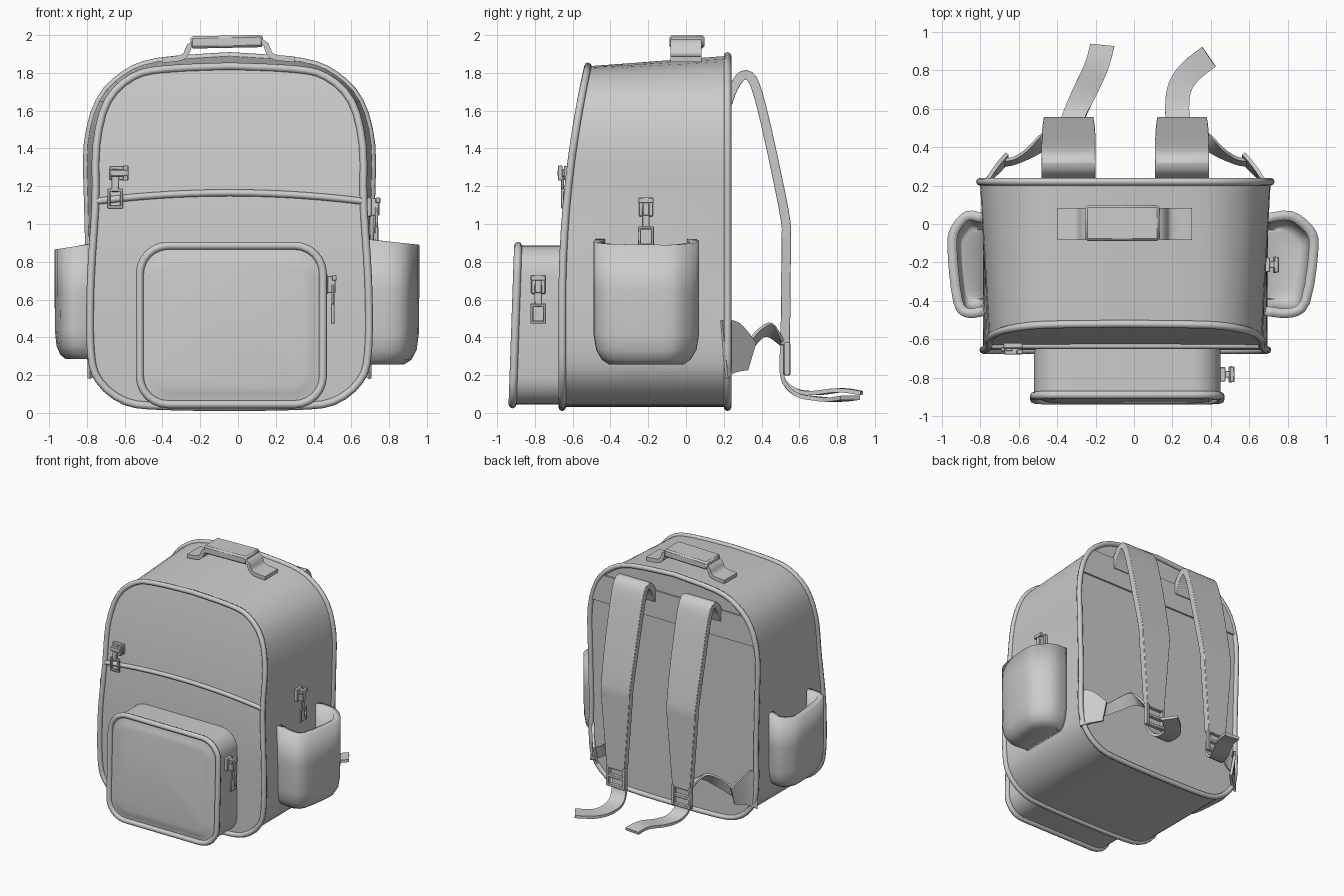
import bpy, bmesh, math
from mathutils import Vector, Matrix

if "Cube" in bpy.data.objects:
    bpy.data.objects.remove(bpy.data.objects["Cube"])

CX = -0.045                      # centre line of the bag


def catmull(pts, n=4, closed=False):
    pts = [Vector(p) for p in pts]
    k, out = len(pts), []
    for i in range(k if closed else k - 1):
        g = lambda j: pts[j % k] if closed else pts[max(0, min(k - 1, j))]
        a, b, c, d = g(i - 1), g(i), g(i + 1), g(i + 2)
        for s in range(n):
            t = s / n
            out.append(0.5 * (2 * b + (c - a) * t + (2 * a - 5 * b + 4 * c - d) * t * t
                              + (3 * b - a - 3 * c + d) * t ** 3))
    return out if closed else out + [pts[-1]]


def finish(name, bm, angle=35):
    bmesh.ops.remove_doubles(bm, verts=bm.verts, dist=0.0005)
    bmesh.ops.recalc_face_normals(bm, faces=bm.faces)
    me = bpy.data.meshes.new(name)
    bm.to_mesh(me)
    bm.free()
    ob = bpy.data.objects.new(name, me)
    bpy.context.collection.objects.link(ob)
    bpy.ops.object.select_all(action='DESELECT')
    ob.select_set(True)
    bpy.context.view_layer.objects.active = ob
    bpy.ops.object.shade_smooth_by_angle(angle=math.radians(angle))
    return ob


def loft(bm, rings, closed=True):
    vs = [[bm.verts.new(p) for p in r] for r in rings]
    n = len(vs[0])
    for a, b in zip(vs, vs[1:]):
        for i in range(n if closed else n - 1):
            j = (i + 1) % n
            bm.faces.new((a[i], a[j], b[j], b[i]))
    return vs


def tube(name, pts, r, closed=True, sides=8):
    pts = [Vector(p) for p in pts]
    k, rings = len(pts), []
    for i, p in enumerate(pts):
        a = pts[i - 1] if closed or i else p
        b = pts[(i + 1) % k] if closed or i < k - 1 else p
        t = (b - a).normalized()
        u = Vector((0, 1, 0)).cross(t).normalized()
        w = t.cross(u)
        rings.append([p + r * (u * math.cos(q) + w * math.sin(q))
                      for q in (2 * math.pi * s / sides for s in range(sides))])
    bm = bmesh.new()
    vs = loft(bm, rings + ([rings[0]] if closed else []))
    if not closed:
        bm.faces.new(vs[0])
        bm.faces.new(vs[-1])
    return finish(name, bm, 60)


def ribbon(name, pts, widths, dirs, thick, n=4):
    P, D = catmull(pts, n), catmull(dirs, n)
    W = [v.x for v in catmull([(w, 0, 0) for w in widths], n)]
    rings = []
    for i, p in enumerate(P):
        t = (P[min(i + 1, len(P) - 1)] - P[max(i - 1, 0)]).normalized()
        d = D[i].normalized()
        h, w = t.cross(d).normalized() * thick / 2, d * W[i] / 2
        rings.append([p + w + h, p - w + h, p - w - h, p + w - h])
    bm = bmesh.new()
    vs = loft(bm, rings)
    bm.faces.new(vs[0])
    bm.faces.new(vs[-1])
    return finish(name, bm)


def boxes(name, items, M=Matrix(), bevel=0.004):
    bm = bmesh.new()
    for c, s in items:
        bmesh.ops.create_cube(bm, size=1, matrix=M @ Matrix.Translation(c) @ Matrix.Diagonal((*s, 1)))
    ob = finish(name, bm)
    m = ob.modifiers.new("bevel", 'BEVEL')
    m.width, m.segments = bevel, 1
    return ob


def front_y(z):
    return -0.655 + 0.089 * max(0, z - 0.6) ** 2


# main bag: front and back half outlines, mirrored and lofted
FRONT = catmull([(0, .03, 0), (.35, .035, 0), (.55, .06, 0), (.69, .17, 0), (.735, .33, 0), (.735, .7, 0),
                 (.71, 1.1, 0), (.705, 1.42, 0), (.645, 1.65, 0), (.51, 1.78, 0), (.34, 1.82, 0), (0, 1.835, 0)], 3)
BACK = catmull([(0, .03, 0), (.35, .035, 0), (.55, .06, 0), (.69, .17, 0), (.74, .33, 0), (.74, .7, 0),
                (.75, 1.1, 0), (.752, 1.42, 0), (.69, 1.65, 0), (.56, 1.79, 0), (.38, 1.86, 0), (0, 1.89, 0)], 3)


def ring(half, yf):
    return ([Vector((CX + p.x, yf(p.y), p.y)) for p in half]
            + [Vector((CX - p.x, yf(p.y), p.y)) for p in half[-2:0:-1]])


front_ring, back_ring = ring(FRONT, front_y), ring(BACK, lambda z: 0.22)
bm = bmesh.new()
vs = loft(bm, [[a.lerp(b, t) for a, b in zip(front_ring, back_ring)] for t in (0, .33, .67, 1)])
n = len(front_ring)
for r in (vs[0], vs[-1]):
    for i in range(n // 2):
        q = dict.fromkeys((r[i], r[i + 1], r[(n - i - 1) % n], r[(n - i) % n]))
        bm.faces.new(list(q))
finish("bag_body", bm)
tube("front_piping", front_ring, 0.02)
tube("back_piping", back_ring, 0.02)

# curved seam across the front
tube("front_seam", [(CX + x, front_y(1.15) - 0.005, 1.165 - 0.09 * x * x)
                    for x in [-.71 + 1.42 * i / 14 for i in range(15)]], 0.018, False)


# front pocket
def rrect(hx, hz, r, dy, c=(-0.035, 0.465)):
    out = []
    for k, (sx, sz) in enumerate(((1, 1), (-1, 1), (-1, -1), (1, -1))):
        for s in range(7):
            a = math.pi / 2 * (k + s / 6)
            z = c[1] + sz * (hz - r) + r * math.sin(a)
            out.append(Vector((c[0] + sx * (hx - r) + r * math.cos(a), z * 0.035 + dy, z)))
    return out


rim = rrect(.485, .42, .15, -.92)
bm = bmesh.new()
vs = loft(bm, [[Vector((p.x, -.6, p.z)) for p in rim], rim, rrect(.45, .385, .125, -.922),
               rrect(.425, .36, .11, -.932), rrect(.39, .325, .09, -.938)])
bm.faces.new(vs[-1])
bm.faces.new(vs[0])
finish("front_pocket", bm)
tube("front_pocket_piping", rim, 0.021)

# open side pockets
U = catmull([(0, -.265, 0), (.14, -.275, 0), (.235, -.2, 0), (.28, .09, 0), (.25, .2, 0), (.14, .28, 0), (0, .265, 0)], 3)
for name, s, x0, depth, z0, z1 in (("right_side_pocket", 1, .68, 1, .255, .905),
                                   ("left_side_pocket", -1, -.775, .7, .285, .88)):
    rings = []
    for f, d, w in ((1, 1, 1), (.6, 1, 1), (.25, .99, 1), (.12, .95, .95), (.04, .85, .84), (0, .7, .7), (0, 0, .65)):
        rings.append([Vector((x0 + s * p.x * d * depth, -.212 + p.y * w,
                              z0 + (z1 - z0) * f + (.015 * (1 - p.x / .14) if f == 1 else 0))) for p in U])
    bm = bmesh.new()
    loft(bm, rings, False)
    bmesh.ops.dissolve_degenerate(bm, dist=0.0005, edges=bm.edges)
    ob = finish(name, bm, 50)
    m = ob.modifiers.new("wall", 'SOLIDIFY')
    m.thickness, m.offset = 0.05, -1

# zip sliders with hanging pulls (local x across, y up, z outward)
for name, o, u, nrm, flat in (("front_zip", (-.65, -.625, 1.27), (1, 0, 0), (0, -1, 0), True),
                              ("pocket_zip", (.452, -.782, .68), (0, 1, 0), (1, 0, 0), False),
                              ("side_zip", (.683, -.212, 1.09), (0, 1, 0), (1, 0, 0), False)):
    M = Matrix((u, (0, 0, 1), nrm)).transposed().to_4x4()
    M.translation = o
    body = [((0, 0, .01), (.075, .1, .03)), ((0, 0, .035), (.035, .09, .06)), ((0, .035, .058), (.08, .03, .025))]
    if flat:
        body = [((c[1] + .02, c[0], c[2] * .7), (d[1], d[0], d[2])) for c, d in body]
    pull = [((0, -.06, .05), (.04, .12, .016)), ((-.034, -.155, .05), (.016, .1, .02)),
            ((.034, -.155, .05), (.016, .1, .02)), ((0, -.11, .05), (.084, .016, .02)), ((0, -.2, .05), (.084, .016, .02))]
    if flat:
        pull = [((c[0], c[1] + .02, .028), d) for c, d in pull]
    boxes(name, body + pull, M)

# top carry handle
path = [(-.40, 0, 1.868), (-.31, 0, 1.878), (-.275, 0, 1.9), (-.235, 0, 1.955), (-.05, 0, 1.962),
        (.125, 0, 1.965), (.165, 0, 1.905), (.20, 0, 1.882), (.30, 0, 1.872)]
ribbon("top_handle_strap", path, [.165] * 9, [(0, 1, 0)] * 9, .03, 3)
boxes("top_handle_grip", [((-.06, .005, 1.965), (.385, .185, .065))],
      Matrix.Translation((-.06, 0, 1.965)) @ Matrix.Rotation(-.02, 4, 'Y') @ Matrix.Translation((.06, 0, -1.965)), .012)

# raised band across the back
bm = bmesh.new()
zs = [1.5 + .22 * i / 4 for i in range(5)]
hw = [min(BACK[16:], key=lambda p: abs(p.y - z)).x - .005 if z < 1.6 else .725 - .65 * (z - 1.6) for z in zs]
vs = loft(bm, [[(CX - w, .215, z), (CX - w, .234, z), (CX + w, .234, z), (CX + w, .215, z)] for w, z in zip(hw, zs)])
bm.faces.new(vs[0])
bm.faces.new(vs[-1])
finish("back_band", bm)

# shoulder straps, buckles and webbing
for side, s in (("right", 1), ("left", -1)):
    sx = CX + s * .295
    X = (1, 0, 0)
    yz = [(.22, 1.64), (.25, 1.72), (.30, 1.787), (.352, 1.765), (.40, 1.62), (.47, 1.31), (.527, 1.02), (.53, .9),
          (.528, .6), (.525, .36)]
    wid = [.28, .28, .28, .28, .28, .275, .26, .25, .20, .16]
    strap = ribbon(side + "_shoulder_strap", [(sx, *p) for p in yz], wid, [X] * 10, .05, 3)
    m = strap.modifiers.new("bevel", 'BEVEL')
    m.width, m.segments, m.limit_method = .012, 2, 'ANGLE'
    boxes(side + "_buckle", [((sx + d, .535, .285), (.024, .035, .17)) for d in (-.075, .075)]
          + [((sx, .535, z), (.17, .03, .024)) for z in (.21, .285, .36)])
    tab = [(CX + s * .745, .20, .335), (CX + s * .69, .26, .345), (CX + s * .615, .345, .30)]
    ribbon(side + "_strap_tab", tab, [.31, .27, .15], [(0, -.1, 1), (0, .1, 1), (0, .3, 1)], .02)
    web = [(CX + s * .63, .32, .31), (CX + s * .575, .33, .34), (CX + s * .49, .375, .40),
           (CX + s * .41, .44, .44), (CX + s * .33, .51, .37)]
    ribbon(side + "_lower_webbing", web, [.1] * 5,
           [(0, .3, 1), (0, .3, 1), (s * .3, .3, .8), (s * .6, .3, .5), (s, .1, .2)], .016)
    if s > 0:
        tail = [(sx, .51, .36), (sx - .01, .51, .19), (.225, .58, .1), (.235, .7, .075), (.29, .79, .07), (.39, .87, .08)]
        dirs = [X, X, X, (1, -.25, 0), (.75, -.6, 0), (.55, -.8, 0)]
    else:
        tail = [(sx, .51, .36), (sx + .01, .51, .19), (-.305, .58, .12), (-.26, .68, .105), (-.195, .82, .12), (-.165, .93, .105)]
        dirs = [X, X, X, (1, -.35, 0), (1, -.3, 0), (1, -.1, 0)]
    ribbon(side + "_webbing_tail", tail, [.125] * 6, dirs, .022)
